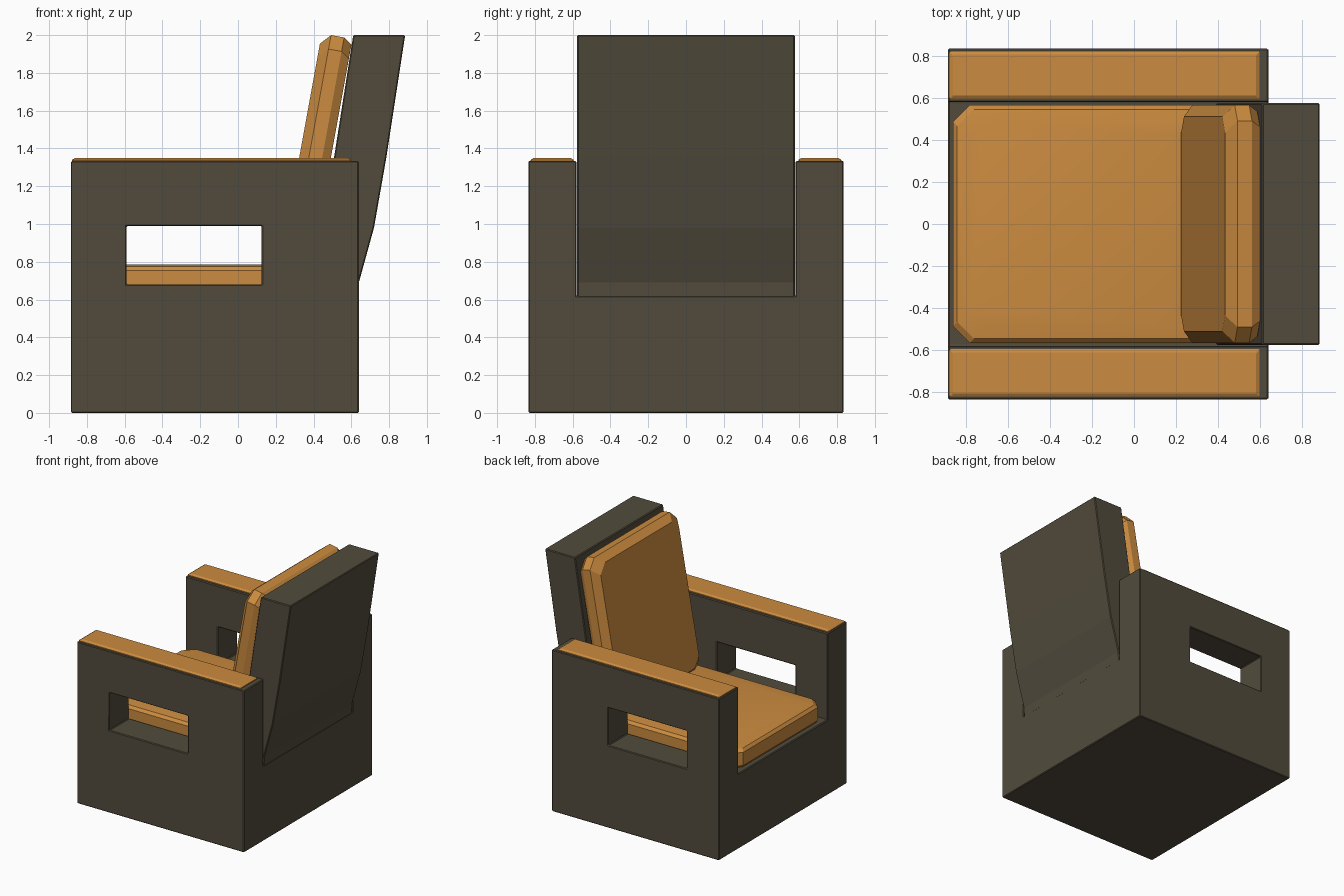
import bpy, bmesh, math
from mathutils import Matrix, Vector

if "Cube" in bpy.data.objects:
    bpy.data.objects.remove(bpy.data.objects["Cube"])


def material(name, rgb):
    m = bpy.data.materials.new(name)
    m.diffuse_color = (*rgb, 1)
    m.use_nodes = True
    m.node_tree.nodes["Principled BSDF"].inputs["Base Color"].default_value = m.diffuse_color
    return m


WOOD = material("dark_brown", (0.085, 0.071, 0.046))
FABRIC = material("tan_orange", (0.60, 0.26, 0.05))


def finish(name, bm, mat, bevel=0, smooth=False):
    bmesh.ops.recalc_face_normals(bm, faces=bm.faces)
    me = bpy.data.meshes.new(name)
    bm.to_mesh(me)
    bm.free()
    ob = bpy.data.objects.new(name, me)
    bpy.context.collection.objects.link(ob)
    me.materials.append(mat)
    if bevel:
        mod = ob.modifiers.new("bevel", 'BEVEL')
        mod.width, mod.segments, mod.limit_method = bevel, 1, 'ANGLE'
    if smooth:
        bpy.ops.object.select_all(action='DESELECT')
        ob.select_set(True)
        bpy.context.view_layer.objects.active = ob
        bpy.ops.object.shade_smooth_by_angle(angle=math.radians(28))
    return ob


def extrude(points, vec):
    """Closed prism from a planar outline."""
    bm = bmesh.new()
    face = bm.faces.new([bm.verts.new(p) for p in points])
    res = bmesh.ops.extrude_face_region(bm, geom=[face], use_keep_orig=True)
    verts = [v for v in res["geom"] if isinstance(v, bmesh.types.BMVert)]
    bmesh.ops.translate(bm, verts=verts, vec=vec)
    return bm


def cushion(name, a0, a1, half, chamfer, layers, matrix=Matrix(), smooth=True):
    """Stack of corner-cut rings; layers are (height, inset)."""
    bm = bmesh.new()
    rings = []
    for h, i in layers:
        l, r, w, c = a0 + i, a1 - i, half - i, chamfer
        outline = [(l + c, -w), (r - c, -w), (r, -w + c), (r, w - c),
                   (r - c, w), (l + c, w), (l, w - c), (l, -w + c)]
        rings.append([bm.verts.new(matrix @ Vector((a, b, h))) for a, b in outline])
    for lo, hi in zip(rings, rings[1:]):
        for k in range(8):
            n = (k + 1) % 8
            bm.faces.new((lo[k], lo[n], hi[n], hi[k]))
    bm.faces.new(rings[0])
    bm.faces.new(rings[-1])
    return finish(name, bm, FABRIC, smooth=smooth)


# Frame: U-shaped section run front to back, with a window through both arms
section = [(-0.835, 0), (0.835, 0), (0.835, 1.333), (0.58, 1.333),
           (0.58, 0.62), (-0.58, 0.62), (-0.58, 1.333), (-0.835, 1.333)]
frame = finish("frame", extrude([(-0.885, y, z) for y, z in section], (1.525, 0, 0)), WOOD)
window = [(-0.59, 0.68), (0.125, 0.68), (0.125, 0.99), (-0.59, 0.99)]
cutter = finish("window_cutter", extrude([(x, -1, z) for x, z in window], (0, 2, 0)), WOOD)
cut = frame.modifiers.new("windows", 'BOOLEAN')
cut.operation, cut.object, cut.solver = 'DIFFERENCE', cutter, 'EXACT'
bpy.context.view_layer.objects.active = frame
bpy.ops.object.modifier_apply(modifier=cut.name)
bpy.data.objects.remove(cutter)
mod = frame.modifiers.new("bevel", 'BEVEL')
mod.width, mod.segments, mod.limit_method = 0.006, 1, 'ANGLE'

# Backrest: curved leaning slab
side = [(0.39, 0.60), (0.637, 0.60), (0.64, 0.69), (0.72, 0.98),
        (0.785, 1.35), (0.885, 2.0), (0.61, 2.0), (0.505, 1.33)]
finish("backrest", extrude([(x, -0.576, z) for x, z in side], (0, 1.152, 0)), WOOD, bevel=0.006)

# Seat cushion
cushion("seat_cushion", -0.862, 0.42, 0.566, 0.08,
        [(0.62, 0.02), (0.645, 0), (0.753, 0), (0.775, 0.02), (0.785, 0.075)])

# Back cushion, tilted against the backrest
t = math.radians(10.3)
s, c = math.sin(t), math.cos(t)
tilt = Matrix(((s, 0, -c, 0.377), (0, 1, 0, 0), (c, 0, s, 0.72), (0, 0, 0, 1)))
cushion("back_cushion", 0, 1.28, 0.566, 0.075,
        [(0, 0.03), (0.045, 0), (0.115, 0), (0.165, 0.055)], tilt)

# Arm pads
for name, y in (("arm_pad_front", -0.709), ("arm_pad_rear", 0.709)):
    cushion(name, -0.878, 0.598, 0.113, 0.004,
            [(1.32, 0), (1.34, 0), (1.35, 0.016)], Matrix.Translation((0, y, 0)), False)
